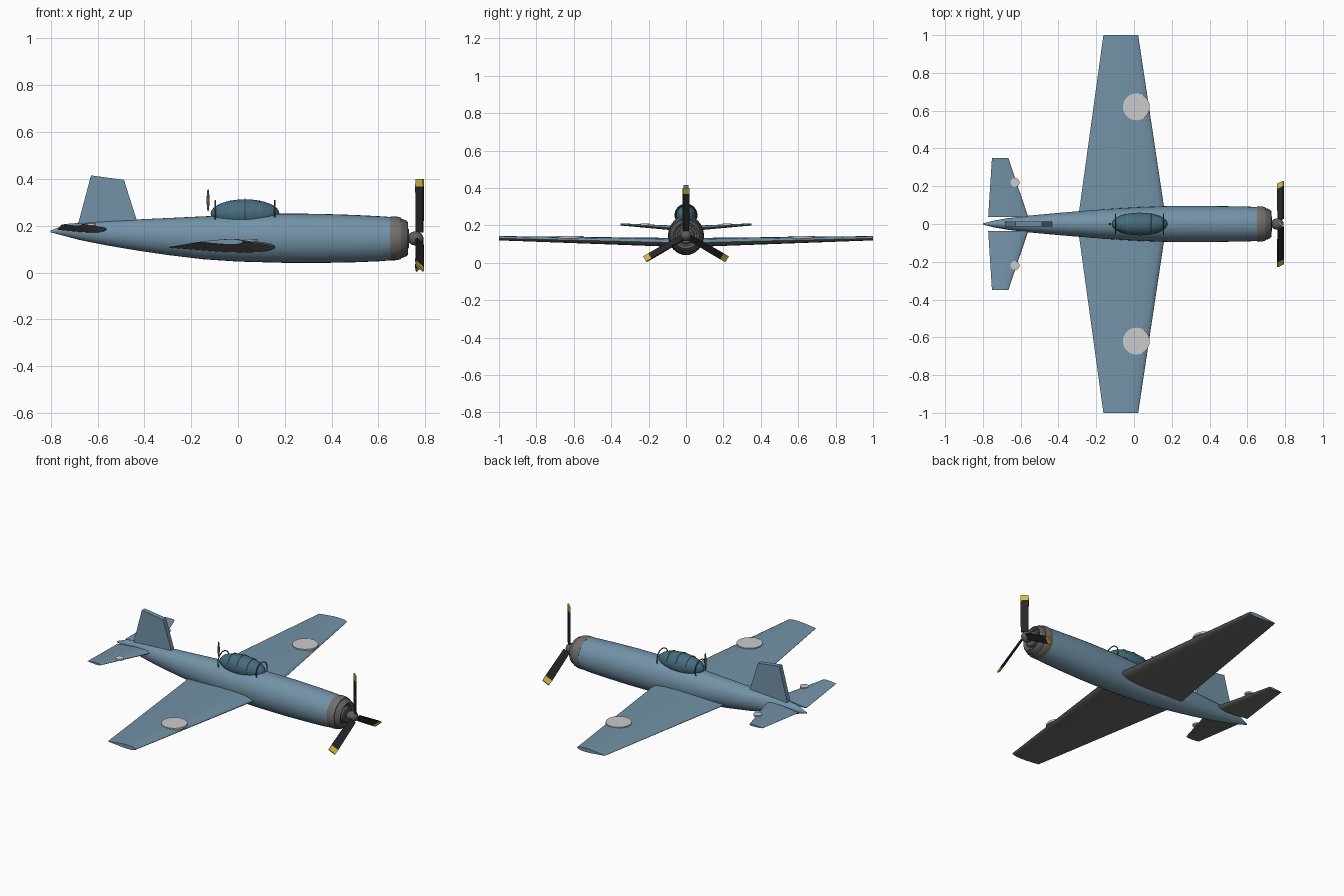
import bpy, math
from mathutils import Matrix, Vector

if "Cube" in bpy.data.objects:
    bpy.data.objects.remove(bpy.data.objects["Cube"])

AXIS_Z = 0.146


def mat(name, r, g, b):
    m = bpy.data.materials.new(name)
    m.diffuse_color = (r, g, b, 1)
    m.use_nodes = True
    m.node_tree.nodes["Principled BSDF"].inputs["Base Color"].default_value = m.diffuse_color
    return m


BLUE = mat("blue_paint", 0.17, 0.29, 0.39)
GLASS = mat("dark_glass", 0.06, 0.15, 0.21)
GREY = mat("underside_grey", 0.14, 0.14, 0.13)
COWL = mat("cowl_brown_grey", 0.17, 0.155, 0.14)
METAL = mat("dark_metal", 0.11, 0.11, 0.11)
BLACK = mat("blade_black", 0.02, 0.02, 0.02)
YELLOW = mat("tip_yellow", 0.7, 0.5, 0.06)
WHITE = mat("marker_white", 0.62, 0.63, 0.62)
FRAME = mat("frame_tan", 0.2, 0.18, 0.14)


def finish(ob, *mats, angle=35):
    for m in mats:
        ob.data.materials.append(m)
    bpy.ops.object.select_all(action='DESELECT')
    ob.select_set(True)
    bpy.context.view_layer.objects.active = ob
    bpy.ops.object.shade_smooth_by_angle(angle=math.radians(angle))
    return ob


def mesh(name, verts, faces, *mats, angle=35):
    me = bpy.data.meshes.new(name)
    me.from_pydata(verts, [], faces)
    ob = bpy.data.objects.new(name, me)
    bpy.context.collection.objects.link(ob)
    return finish(ob, *mats, angle=angle)


def loft(name, rings, *mats, angle=35):
    """Skin a list of equal closed rings and cap both ends."""
    n = len(rings[0])
    verts = [v for r in rings for v in r]
    faces = [(i * n + j, i * n + (j + 1) % n, (i + 1) * n + (j + 1) % n, (i + 1) * n + j)
             for i in range(len(rings) - 1) for j in range(n)]
    faces += [tuple(reversed(range(n))), tuple(range(len(verts) - n, len(verts)))]
    return mesh(name, verts, faces, *mats, angle=angle)


def ellipse(x, zc, ry, rz, n=32):
    return [(x, ry * math.cos(2 * math.pi * k / n), zc + rz * math.sin(2 * math.pi * k / n))
            for k in range(n)]


def ball(name, loc, scale, m):
    bpy.ops.mesh.primitive_uv_sphere_add(segments=32, ring_count=16, location=loc)
    ob = bpy.context.object
    ob.name, ob.scale = name, scale
    return finish(ob, m, angle=60)


# Fuselage: x, top, bottom, half width
stations = [(-0.80, 0.180, 0.172, 0.003), (-0.74, 0.203, 0.156, 0.018), (-0.68, 0.214, 0.140, 0.029),
            (-0.56, 0.221, 0.116, 0.044), (-0.43, 0.227, 0.094, 0.056), (-0.30, 0.233, 0.075, 0.067),
            (-0.15, 0.240, 0.057, 0.079), (0.00, 0.247, 0.047, 0.088), (0.18, 0.252, 0.042, 0.095),
            (0.35, 0.251, 0.041, 0.096), (0.50, 0.246, 0.044, 0.094), (0.60, 0.241, 0.048, 0.092),
            (0.66, 0.237, 0.053, 0.090)]
loft("fuselage", [ellipse(x, (t + b) / 2, w, (t - b) / 2) for x, t, b, w in stations], BLUE)

# Cowl band, engine front and inner plate
loft("cowl_band", [ellipse(x, AXIS_Z, r, r) for x, r in
                   [(0.65, 0.092), (0.66, 0.094), (0.68, 0.093), (0.697, 0.088)]], COWL)
loft("cowl_front", [ellipse(x, AXIS_Z, r, r) for x, r in
                    [(0.69, 0.086), (0.705, 0.082), (0.72, 0.076), (0.727, 0.069),
                     (0.722, 0.060), (0.712, 0.056)]], METAL, angle=50)
loft("engine_plate", [ellipse(x, AXIS_Z, r, r) for x, r in
                      [(0.70, 0.046), (0.725, 0.046), (0.73, 0.040)]], METAL)

# Spinner and hub
ball("spinner", (0.758, 0, AXIS_Z), (0.034, 0.030, 0.030), METAL)

# Propeller: three pitched blades with painted tips
def slab(name, r0, r1, w0, w1, t, rot, m):
    rings = [[Vector((sx * t, sy * w, r)) for sx, sy in ((-1, -1), (1, -1), (1, 1), (-1, 1))]
             for r, w in ((r0, w0), (r1, w1))]
    pitch = Matrix.Rotation(math.radians(45), 4, 'Z')
    M = Matrix.Translation((0.776, 0, AXIS_Z)) @ Matrix.Rotation(rot, 4, 'X') @ pitch
    loft(name, [[M @ v for v in ring] for ring in rings], m)


for i in range(3):
    a = i * 2 * math.pi / 3
    slab(f"blade_{i + 1}", 0.025, 0.222, 0.020, 0.023, 0.004, a, BLACK)
    slab(f"blade_tip_{i + 1}", 0.222, 0.254, 0.023, 0.022, 0.004, a, YELLOW)

# Wings and tailplane: airfoil lofts, blue above and grey below
UPPER = [(0, 0), (0.015, 0.36), (0.06, 0.68), (0.15, 0.92), (0.3, 1), (0.5, 0.88), (0.75, 0.5), (1, 0.06)]
LOWER = [(1, -0.06), (0.75, -0.45), (0.5, -0.8), (0.3, -0.92), (0.15, -0.85), (0.06, -0.6), (0.015, -0.3)]


def panel(name, root, tip):
    for side, label in ((1, "left"), (-1, "right")):
        rings = [[(le + (te - le) * c, side * y, z + h * t) for c, h in UPPER + LOWER]
                 for y, le, te, z, t in (root, tip)]
        if side < 0:
            rings.reverse()
        ob = loft(f"{name}_{label}", rings, BLUE, GREY)
        first = len(UPPER) - 1
        for p in ob.data.polygons:
            if first <= p.index < len(UPPER + LOWER):
                p.material_index = 1


panel("wing", (0.05, 0.165, -0.293, 0.108, 0.025), (1.0, 0.022, -0.162, 0.131, 0.012))
panel("tailplane", (0.037, -0.56, -0.772, 0.184, 0.014), (0.35, -0.665, -0.752, 0.205, 0.006))

# Fin: flat slab
fin = [(-0.685, 0.20), (-0.425, 0.20), (-0.487, 0.396), (-0.628, 0.415)]
loft("fin", [[(x, y, z) for x, z in fin] for y in (0.014, -0.014)], BLUE)

# White round markers on the wings and tailplane
for x, y, z, r, d in ((0.012, 0.62, 0.137, 0.071, 0.012), (-0.63, 0.22, 0.205, 0.024, 0.009)):
    for side, label in ((1, "left"), (-1, "right")):
        bpy.ops.mesh.primitive_cylinder_add(vertices=32, radius=r, depth=d, location=(x, side * y, z))
        ob = bpy.context.object
        ob.name = ("wing" if r > 0.05 else "tail") + "_marker_" + label
        finish(ob, WHITE)

# Canopy with its frames and end hoops
ball("canopy", (0.03, 0, 0.252), (0.147, 0.060, 0.061), GLASS)


def hoop(name, x, r, thick, m):
    bpy.ops.mesh.primitive_torus_add(major_segments=36, minor_segments=8, major_radius=r,
                                     minor_radius=thick, location=(x, 0, 0.255),
                                     rotation=(0, math.pi / 2, 0))
    bpy.context.object.name = name
    finish(bpy.context.object, m)


for i, x in enumerate((-0.033, 0.03, 0.093)):
    r = 0.0595 * math.sqrt(1 - ((x - 0.03) / 0.147) ** 2)
    hoop(f"canopy_frame_{i + 1}", x, r, 0.002, FRAME)
for i, x in enumerate((-0.097, 0.157)):
    hoop(f"canopy_hoop_{i + 1}", x, 0.052, 0.003, METAL)

# Aerial mast behind the canopy
ball("aerial", (-0.128, 0, 0.309), (0.006, 0.006, 0.048), METAL)
